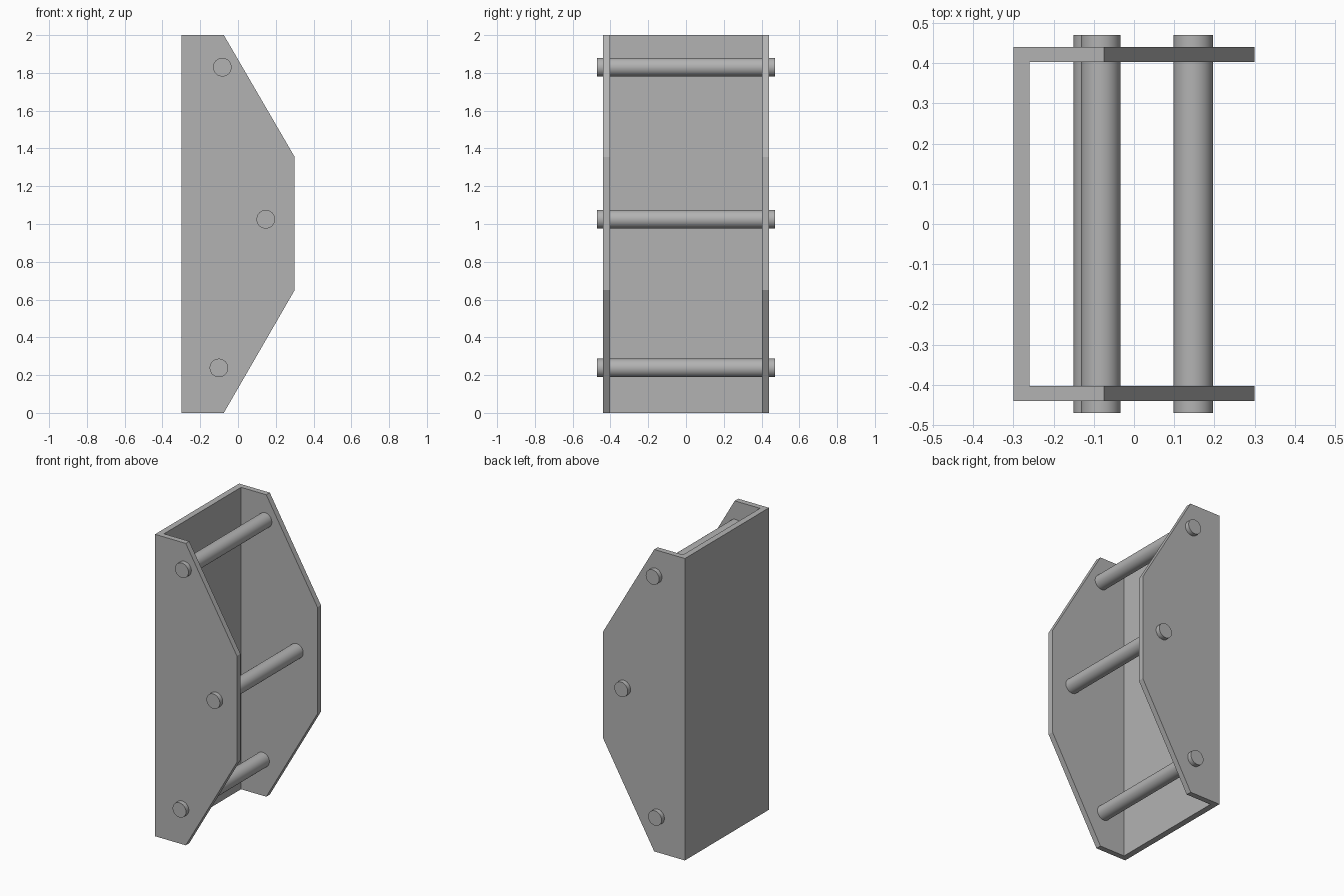
import bpy
import bmesh
from math import radians

if "Cube" in bpy.data.objects:
    bpy.data.objects.remove(bpy.data.objects["Cube"], do_unlink=True)

steel = bpy.data.materials.new("plain grey")
steel.use_nodes = True
GREY = (0.45, 0.45, 0.45, 1)
steel.diffuse_color = GREY
steel.node_tree.nodes["Principled BSDF"].inputs["Base Color"].default_value = GREY

HALF_WIDTH = 0.44    # outer face of the side plates
WALL = 0.037
ROD_HALF = 0.47


def extrude_profile(name, outline, half):
    """Extrude an (x, z) outline along y, from -half to +half."""
    bm = bmesh.new()
    face = bm.faces.new([bm.verts.new((x, -half, z)) for x, z in outline])
    grown = bmesh.ops.extrude_face_region(bm, geom=[face])["geom"]
    moved = [g for g in grown if isinstance(g, bmesh.types.BMVert)]
    bmesh.ops.translate(bm, verts=moved, vec=(0, 2 * half, 0))
    bmesh.ops.recalc_face_normals(bm, faces=bm.faces)
    mesh = bpy.data.meshes.new(name)
    bm.to_mesh(mesh)
    bm.free()
    obj = bpy.data.objects.new(name, mesh)
    bpy.context.collection.objects.link(obj)
    mesh.materials.append(steel)
    return obj


# Channel bracket: a back panel and two chamfered side plates in one piece
outline = [(-0.3, 0), (-0.075, 0), (0.3, 0.65),
           (0.3, 1.355), (-0.075, 2), (-0.3, 2)]
bracket = extrude_profile("channel_bracket", outline, HALF_WIDTH)

# Hollow out the space between the side plates
hollow = [(-0.26, -0.1), (0.5, -0.1), (0.5, 2.1), (-0.26, 2.1)]
cutter = extrude_profile("hollow_cutter", hollow, HALF_WIDTH - WALL)
cutter.hide_render = True
cut = bracket.modifiers.new("hollow", "BOOLEAN")
cut.operation = "DIFFERENCE"
cut.solver = "EXACT"
cut.object = cutter
bpy.context.view_layer.objects.active = bracket
bpy.ops.object.modifier_apply(modifier=cut.name)
bpy.data.objects.remove(cutter, do_unlink=True)

# Cross rods passing through both side plates
rods = {"upper_rod": (-0.083, 1.83),
        "middle_rod": (0.147, 1.025),
        "lower_rod": (-0.101, 0.238)}
for name, (x, z) in rods.items():
    bpy.ops.mesh.primitive_cylinder_add(
        vertices=48, radius=0.049, depth=2 * ROD_HALF,
        location=(x, 0, z), rotation=(radians(90), 0, 0))
    rod = bpy.context.object
    rod.name = name
    rod.data.materials.append(steel)
    bpy.ops.object.shade_smooth_by_angle(angle=radians(30))
